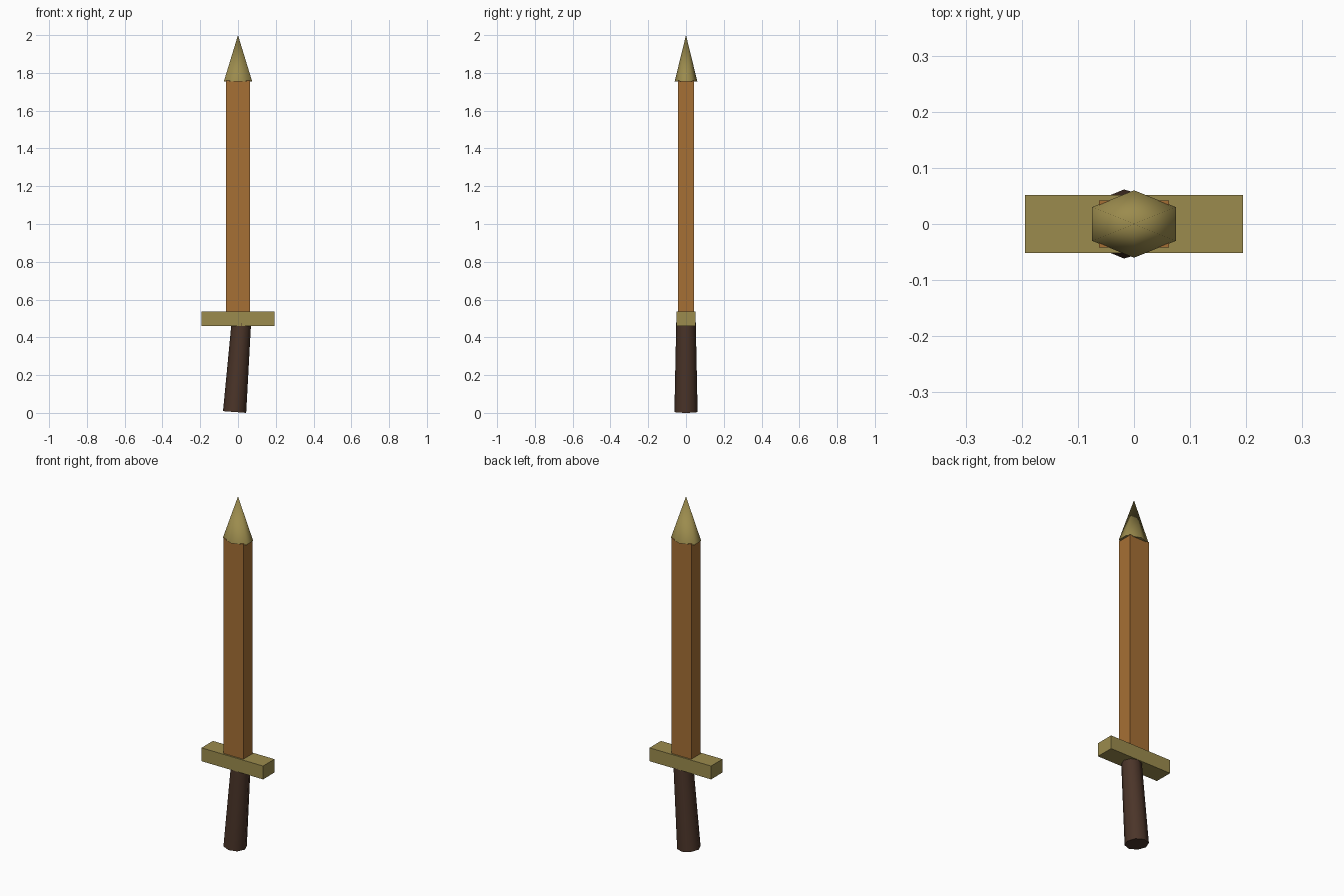
import bpy
from math import radians

if "Cube" in bpy.data.objects:
    bpy.data.objects.remove(bpy.data.objects["Cube"])


def material(name, rgb):
    mat = bpy.data.materials.new(name)
    mat.diffuse_color = (*rgb, 1.0)
    mat.use_nodes = True
    mat.node_tree.nodes["Principled BSDF"].inputs["Base Color"].default_value = mat.diffuse_color
    return mat


def finish(name, mat, scale):
    obj = bpy.context.object
    obj.name = name
    obj.data.materials.append(mat)
    obj.scale = scale
    bpy.ops.object.transform_apply(location=False, rotation=False, scale=True)
    return obj


def box(name, mat, half_x, half_y, z0, z1):
    bpy.ops.mesh.primitive_cube_add(size=2, location=(0, 0, (z0 + z1) / 2))
    return finish(name, mat, (half_x, half_y, (z1 - z0) / 2))


def cone(name, mat, sides, r0, r1, depth, z, scale_x=1.0, tilt=0.0):
    bpy.ops.mesh.primitive_cone_add(vertices=sides, radius1=r0, radius2=r1,
                                    depth=depth, location=(0, 0, z))
    obj = finish(name, mat, (scale_x, 1, 1))
    obj.rotation_euler.y = tilt
    # Smooth around the sides, sharp at the caps
    bpy.ops.object.shade_smooth_by_angle(angle=radians(75))
    return obj


wood = material("wood", (0.38, 0.16, 0.035))
brass = material("brass", (0.33, 0.26, 0.075))
dark = material("dark_wood", (0.07, 0.035, 0.022))

# Square-edged blade and crossguard
box("blade", wood, 0.0625, 0.042, 0.50, 1.76)
box("guard", brass, 0.194, 0.0515, 0.46, 0.536)

# Flattened six-sided point
cone("blade_tip", brass, 6, 0.06, 0.0, 0.245, 1.8775, scale_x=1.44)

# Tapered eight-sided grip, leaning slightly, sunk into the guard
cone("grip", dark, 8, 0.0615, 0.0515, 0.48, 0.244, tilt=radians(4.3))
